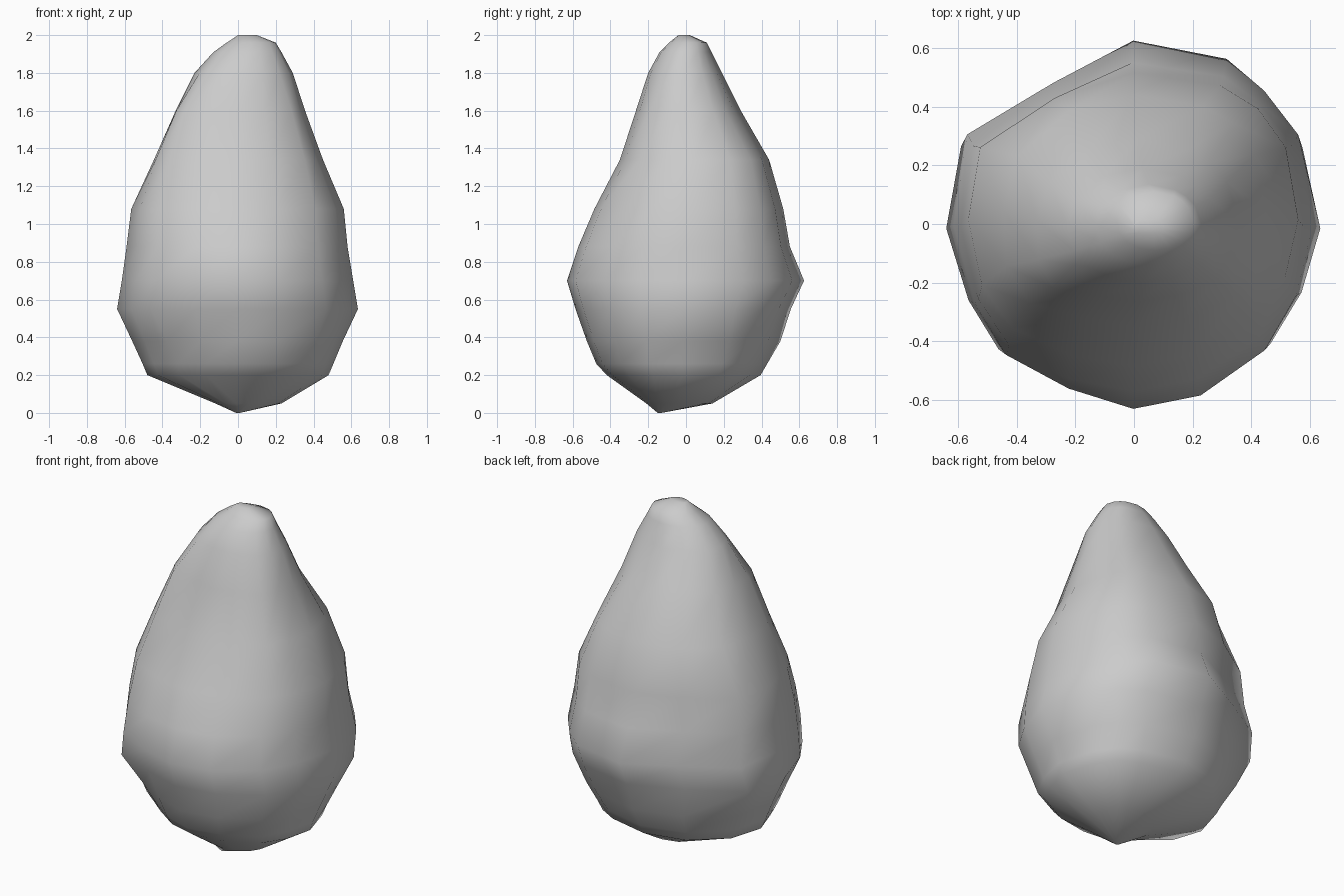
import bpy, bmesh, math

# Cross-sections: height, left x, right x, front y, back y
RINGS = [
    (0.00, -0.01, 0.01, -0.15, -0.13),
    (0.05, -0.12, 0.23, -0.21, 0.14),
    (0.20, -0.48, 0.48, -0.42, 0.395),
    (0.26, -0.505, 0.505, -0.475, 0.43),
    (0.38, -0.56, 0.555, -0.525, 0.50),
    (0.55, -0.64, 0.635, -0.585, 0.555),
    (0.70, -0.615, 0.61, -0.63, 0.625),
    (0.88, -0.59, 0.58, -0.57, 0.55),
    (1.08, -0.565, 0.56, -0.485, 0.515),
    (1.34, -0.445, 0.45, -0.35, 0.44),
    (1.60, -0.33, 0.355, -0.265, 0.29),
    (1.80, -0.23, 0.29, -0.20, 0.19),
    (1.91, -0.13, 0.23, -0.14, 0.135),
    (1.96, -0.06, 0.20, -0.09, 0.11),
    (2.00, 0.00, 0.10, -0.04, 0.02),
]
# Vertex directions round the body, in degrees
ANGLES = [0, 28, 45, 60, 90, 120, 152, 180, 206, 225, 248, 270, 292, 317, 337]
# Irregular bulges and flats: direction -> (height, radius factor) keys
BULGES = {
    28: [(0.3, 1.0), (0.6, 1.03), (0.9, 1.06), (1.3, 1.03), (1.7, 1.0)],
    45: [(0.3, 1.02), (0.7, 1.03), (0.9, 1.06), (1.3, 1.08), (1.6, 1.0)],
    60: [(0.3, 1.0), (0.7, 1.04), (0.9, 1.06), (1.3, 1.05), (1.6, 1.0)],
    120: [(0.3, 1.0), (0.6, 0.89), (0.9, 0.89), (1.2, 1.0)],
    152: [(0.2, 1.0), (0.4, 1.04), (0.9, 1.05), (1.1, 1.05), (1.4, 1.0)],
    206: [(0.3, 0.98), (0.7, 0.98), (1.08, 1.02), (1.34, 1.09), (1.6, 1.1), (1.8, 1.0)],
    225: [(0.1, 0.97), (0.25, 0.89), (0.38, 0.94), (0.55, 1.02), (0.7, 1.0),
          (1.08, 1.04), (1.34, 1.13), (1.6, 1.18), (1.8, 1.02)],
    248: [(0.1, 1.0), (0.25, 0.93), (0.6, 0.94), (0.9, 1.0)],
    317: [(0.1, 1.0), (0.25, 1.04), (0.6, 1.0), (1.1, 1.0), (1.4, 1.09),
          (1.6, 1.08), (1.8, 1.0)],
    337: [(0.4, 1.0), (0.6, 0.97), (0.8, 1.0)],
}


def factor(angle, z):
    keys = BULGES.get(angle, [(0, 1.0)])
    if z <= keys[0][0]:
        return keys[0][1]
    for (z0, k0), (z1, k1) in zip(keys, keys[1:]):
        if z <= z1:
            return k0 + (k1 - k0) * (z - z0) / (z1 - z0)
    return keys[-1][1]


# Pear-shaped body lofted through off-centre rings
bm = bmesh.new()
loops = []
for z, x0, x1, y0, y1 in RINGS:
    cx, cy = (x0 + x1) / 2, (y0 + y1) / 2
    rx, ry = (x1 - x0) / 2, (y1 - y0) / 2
    loop = []
    for deg in ANGLES:
        a, k = math.radians(deg), factor(deg, z)
        loop.append(bm.verts.new((cx + k * rx * math.cos(a),
                                  cy + k * ry * math.sin(a), z)))
    loops.append(loop)
n = len(ANGLES)
for lo, hi in zip(loops, loops[1:]):
    for i in range(n):
        j = (i + 1) % n
        bm.faces.new((lo[i], lo[j], hi[j], hi[i]))
bm.faces.new(loops[0][::-1])
bm.faces.new(loops[-1])
bmesh.ops.recalc_face_normals(bm, faces=bm.faces)
for f in bm.faces:
    f.smooth = True
mesh = bpy.data.meshes.new("pear_body")
bm.to_mesh(mesh)
bm.free()
body = bpy.data.objects.new("pear_body", mesh)
bpy.context.collection.objects.link(body)
